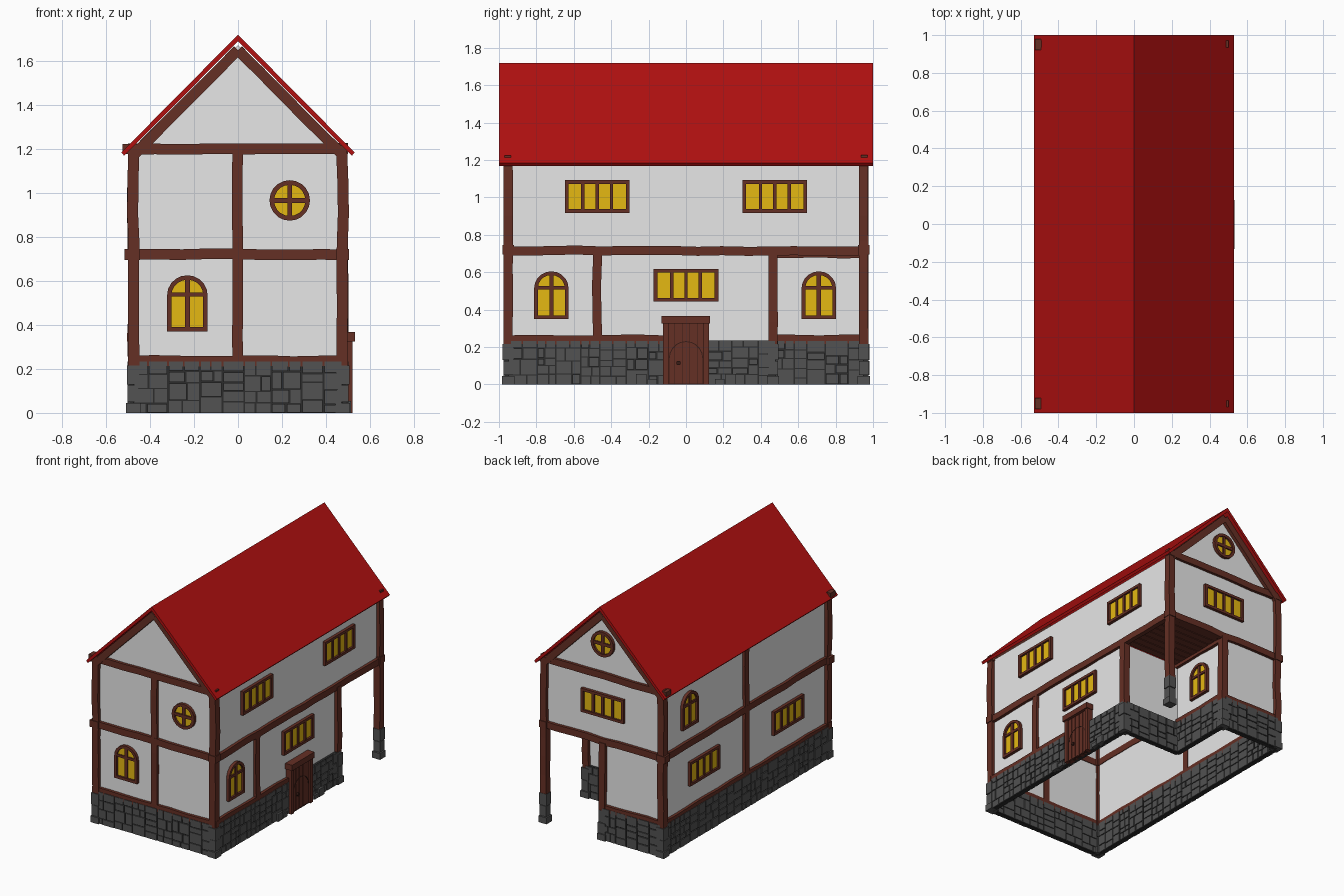
import bpy, bmesh, math, random
from mathutils import Vector

cube = bpy.data.objects.get("Cube")
if cube:
    bpy.data.objects.remove(cube, do_unlink=True)
rng = random.Random(4)


def material(name, rgb):
    m = bpy.data.materials.new(name)
    m.use_nodes = True
    m.diffuse_color = (*rgb, 1)
    m.node_tree.nodes["Principled BSDF"].inputs["Base Color"].default_value = (*rgb, 1)
    return m


WHITE = material("plaster", (0.8, 0.8, 0.8))
BROWN = material("timber", (0.13, 0.029, 0.018))
DARK = material("dark_timber", (0.04, 0.012, 0.008))
RED = material("roof_red", (0.44, 0.005, 0.005))
GOLD = material("window_yellow", (0.78, 0.48, 0.006))
STONE = material("stone", (0.085, 0.085, 0.085))
MORTAR = material("mortar", (0.025, 0.025, 0.025))


# Wall frames: map (along wall, height, depth outward) to the model
def facing_x(offset, sign):
    return lambda u, z, d: Vector((offset + sign * d, u, z))


def facing_y(offset, sign):
    return lambda u, z, d: Vector((u, offset + sign * d, z))


front, back = facing_y(-0.95, -1), facing_y(0.95, 1)
right, left = facing_x(0.475, 1), facing_x(-0.475, -1)
porch_side, porch_end = facing_x(0, 1), facing_y(0.465, 1)


def finish(bm, name, *mats):
    bmesh.ops.recalc_face_normals(bm, faces=bm.faces)
    mesh = bpy.data.meshes.new(name)
    bm.to_mesh(mesh)
    bm.free()
    for m in mats:
        mesh.materials.append(m)
    bpy.context.scene.collection.objects.link(bpy.data.objects.new(name, mesh))


def prism(bm, P, pts, d0, d1, mat=0):
    a = [bm.verts.new(P(u, z, d0)) for u, z in pts]
    b = [bm.verts.new(P(u, z, d1)) for u, z in pts]
    n = len(pts)
    faces = [bm.faces.new(a), bm.faces.new(b)]
    faces += [bm.faces.new((a[i], a[(i + 1) % n], b[(i + 1) % n], b[i])) for i in range(n)]
    for f in faces:
        f.material_index = mat


def rect(u0, u1, z0, z1):
    return [(u0, z0), (u1, z0), (u1, z1), (u0, z1)]


def ring(bm, P, outer, inner, d0, d1, mat=0):
    n = len(outer)
    rows = [[bm.verts.new(P(u, z, d)) for u, z in pts]
            for pts, d in ((outer, d0), (outer, d1), (inner, d1), (inner, d0))]
    for k in range(4):
        r, s = rows[k], rows[(k + 1) % 4]
        for i in range(n):
            j = (i + 1) % n
            bm.faces.new((r[i], r[j], s[j], s[i])).material_index = mat


def beam(bm, P, p, q, half=0.024, d0=-0.015, d1=0.021, wobble=0.004):
    # Hand-hewn timber: a chain of slightly shifted rings
    p, q = Vector(p), Vector(q)
    run = q - p
    side = Vector((-run.y, run.x)).normalized() * half
    n = max(1, round(run.length / 0.13))
    rings = []
    for i in range(n + 1):
        c = p + run * i / n + side.normalized() * rng.uniform(-wobble, wobble)
        e = d1 + rng.uniform(-wobble, wobble) / 2
        rings.append([bm.verts.new(P(*(c + side * s), d))
                      for s, d in ((-1, d0), (1, d0), (1, e), (-1, e))])
    for r, s in zip(rings, rings[1:]):
        for k in range(4):
            bm.faces.new((r[k], r[(k + 1) % 4], s[(k + 1) % 4], s[k]))
    bm.faces.new(rings[0])
    bm.faces.new(rings[-1])


# Plaster walls
lower, upper = 0.2, 0.7
gable = [(0.475, 1.19), (0, 1.67), (-0.475, 1.19)]
walls = {
    "front_wall": (front, [(-0.475, lower), (0.475, lower)] + gable),
    "back_upper_wall": (back, [(-0.475, upper), (0.475, upper)] + gable),
    "back_lower_wall": (back, rect(-0.475, 0, lower, upper)),
    "left_wall": (left, rect(-0.95, 0.95, lower, 1.19)),
    "right_upper_wall": (right, rect(-0.95, 0.95, upper, 1.19)),
    "right_lower_wall": (right, rect(-0.95, 0.465, lower, upper)),
    "porch_side_wall": (porch_side, rect(0.465, 0.95, lower, upper)),
    "porch_end_wall": (porch_end, rect(0, 0.475, lower, upper)),
}
for name, (P, pts) in walls.items():
    bm = bmesh.new()
    prism(bm, P, pts, -0.01, 0)
    finish(bm, name, WHITE)


# Stone foundation: each strip is split again and again into blocks
def blocks(u0, u1, z0, z1):
    w, h = u1 - u0, z1 - z0
    t = rng.uniform(0.36, 0.64)
    if w > 0.16 or (w > 0.1 and w > h * 1.6):
        m = u0 + w * t
        return blocks(u0, m, z0, z1) + blocks(m, u1, z0, z1)
    if h > 0.085:
        m = z0 + h * t
        return blocks(u0, u1, z0, m) + blocks(u0, u1, m, z1)
    return [(u0, u1, z0, z1)]


for name, P, u0, u1 in (("front", front, -0.475, 0.475), ("left", left, -0.95, 0.95),
                        ("right", right, -0.95, 0.48), ("back", back, -0.475, 0),
                        ("porch_side", porch_side, 0.465, 0.95),
                        ("porch_end", porch_end, 0, 0.475)):
    bm = bmesh.new()
    prism(bm, P, rect(u0, u1, 0, 0.235), -0.012, 0.018, 1)
    for a, b, c, d in blocks(u0, u1, 0, 0.237):
        g = 0.004
        prism(bm, P, rect(a + g, b - g, c + g / 2, d - g), -0.018, 0.023 + rng.uniform(0, 0.004))
    finish(bm, name + "_foundation", STONE, MORTAR)

# Stacked corner stones
bm = bmesh.new()
corners = [(-0.475, -0.95), (0.475, -0.95), (-0.475, 0.95), (0.475, 0.95), (0.475, 0.465), (0, 0.95)]
for x, y in corners:
    z = 0
    for h in (0.05, 0.08, 0.09):
        s = rng.uniform(0.026, 0.031) if z else 0.033
        prism(bm, facing_y(y, 1), rect(x - s, x + s, z, z + h - 0.004), -s, s)
        z += h
finish(bm, "corner_stones", STONE)

# Corner posts
bm = bmesh.new()
for x, y in corners:
    top = 1.18 if abs(x) > 0.1 and abs(y) > 0.9 else 0.71
    beam(bm, facing_y(y, 1), (x, 0.21), (x, top), 0.025, -0.025, 0.025)
finish(bm, "corner_posts", BROWN)

# Timber framing on each wall
framing = {
    "front": (front, [((-0.5, 0.235), (0.5, 0.235)), ((-0.5, 0.72), (0.5, 0.72)),
                      ((-0.5, 1.2), (0.5, 1.2)), ((0, 0.22), (0, 1.19))]),
    "back": (back, [((-0.48, 0.235), (0, 0.235)), ((-0.5, 0.72), (0.5, 0.72)),
                    ((-0.5, 1.2), (0.5, 1.2))]),
    "left": (left, [((-0.96, 0.235), (0.96, 0.235)), ((-0.96, 0.72), (0.96, 0.72)),
                    ((0, 0.22), (0, 1.18))]),
    "right": (right, [((-0.96, 0.24), (-0.12, 0.24)), ((-0.96, 0.715), (0.96, 0.715)),
                      ((-0.475, 0.25), (-0.475, 0.7))]),
    "porch": (porch_side, [((0.465, 0.24), (0.96, 0.24)), ((0.465, 0.7), (0.96, 0.7))]),
}
for name, (P, lines) in framing.items():
    bm = bmesh.new()
    for p, q in lines:
        beam(bm, P, p, q)
    if name in ("front", "back"):
        for s in (-1, 1):
            beam(bm, P, (s * 0.47, 1.175), (0, 1.648), 0.024, -0.02, 0.027, 0.001)
    finish(bm, name + "_timbers", BROWN)

# Joint blocks where beams cross the corners
bm = bmesh.new()
for y in (-0.95, 0.95):
    for x in (-0.475, 0.475):
        out = 0.04 if x < 0 else 0.029
        prism(bm, facing_y(y, 1), rect(x - out, x + 0.029, 0.695, 0.745), -0.03, 0.03)
    prism(bm, facing_y(y, 1), rect(-0.525, -0.445, 1.175, 1.222), -0.029, 0.029)
    prism(bm, facing_y(y, 1), rect(0.445, 0.495, 1.175, 1.215), -0.029, 0.029)
finish(bm, "joint_blocks", BROWN)

# Porch ceiling planks
bm = bmesh.new()
for i in range(8):
    u = 0.47 + i * 0.06
    prism(bm, facing_x(0, 1), rect(u, u + 0.054, 0.7, 0.71), 0, 0.475)
finish(bm, "porch_ceiling", BROWN)

# Roof
bm = bmesh.new()
prism(bm, facing_y(0, 1), [(-0.53, 1.183), (0, 1.718), (0.53, 1.183), (0.517, 1.168),
                           (0, 1.688), (-0.517, 1.168)], -1, 1)
finish(bm, "roof", RED)


# Windows
def arch(u, z0, w, spring, rise):
    arc = [(u + w * math.cos(math.pi * i / 10), spring + rise * math.sin(math.pi * i / 10))
           for i in range(11)]
    return [(u - w, z0), (u + w, z0)] + arc


def circle(u, z, r):
    return [(u + r * math.cos(math.tau * i / 20), z + r * math.sin(math.tau * i / 20))
            for i in range(20)]


def window(name, P, kind, u, z):
    bm = bmesh.new()
    if kind == "strip":
        outer, inner = [rect(u - w, u + w, z - h, z + h) for w, h in ((0.173, 0.087), (0.153, 0.068))]
        bars = [rect(u + k - 0.009, u + k + 0.009, z - 0.07, z + 0.07) for k in (-0.077, 0, 0.077)]
    elif kind == "arched":
        outer = arch(u, z - 0.13, 0.092, z + 0.035, 0.09)
        inner = arch(u, z - 0.11, 0.072, z + 0.035, 0.07)
        bars = [rect(u - 0.011, u + 0.011, z - 0.115, z + 0.11),
                rect(u - 0.075, u + 0.075, z + 0.028, z + 0.046)]
    else:
        outer, inner = circle(u, z, 0.092), circle(u, z, 0.071)
        bars = [rect(u - 0.011, u + 0.011, z - 0.075, z + 0.075),
                rect(u - 0.075, u + 0.075, z - 0.011, z + 0.011)]
    prism(bm, P, inner, 0.001, 0.008, 1)
    ring(bm, P, outer, inner, -0.001, 0.022)
    for i, b in enumerate(bars):
        prism(bm, P, b, 0.001, 0.017 + 0.001 * i)
    finish(bm, name, BROWN, GOLD)


for spec in (("front_arched_window", front, "arched", -0.23, 0.5),
             ("front_round_window", front, "round", 0.235, 0.965),
             ("right_arched_window", right, "arched", -0.72, 0.48),
             ("right_lower_window", right, "strip", 0, 0.53),
             ("right_upper_window_front", right, "strip", -0.475, 1.005),
             ("right_upper_window_back", right, "strip", 0.475, 1.005),
             ("porch_window", porch_side, "arched", 0.71, 0.48),
             ("back_strip_window", back, "strip", 0, 0.98),
             ("back_round_window", back, "round", 0, 1.43),
             ("left_arched_window", left, "arched", 0.65, 0.97),
             ("left_lower_window_back", left, "strip", 0.485, 0.49),
             ("left_lower_window_front", left, "strip", -0.485, 0.49)):
    window(*spec)

# Door: planks, jambs, lintel, arched outline and knob
bm = bmesh.new()
for i in range(5):
    u = -0.1 + i * 0.04
    prism(bm, right, rect(u + 0.002, u + 0.038, 0, 0.33), 0, 0.034)
prism(bm, right, rect(-0.1, 0.1, 0, 0.33), 0, 0.03, 1)
for s in (-1, 1):
    prism(bm, right, rect(s * 0.108 - 0.014, s * 0.108 + 0.014, 0, 0.33), 0, 0.045)
prism(bm, right, rect(-0.132, 0.127, 0.325, 0.367), -0.01, 0.056)
ring(bm, right, arch(0, 0.002, 0.092, 0.14, 0.092), arch(0, 0.006, 0.087, 0.14, 0.087), 0.03, 0.036, 1)
prism(bm, right, circle(-0.04, 0.115, 0.012), 0.03, 0.045, 1)
finish(bm, "door", BROWN, DARK)

# Loose stones beside the door
bm = bmesh.new()
for s in (-0.24, 0.24):
    prism(bm, right, rect(s - 0.028, s + 0.028, 0, 0.055), 0, 0.038)
    prism(bm, right, rect(s * 0.75 - 0.025, s * 0.75 + 0.025, 0, 0.03), 0, 0.036)
finish(bm, "door_stones", STONE)
